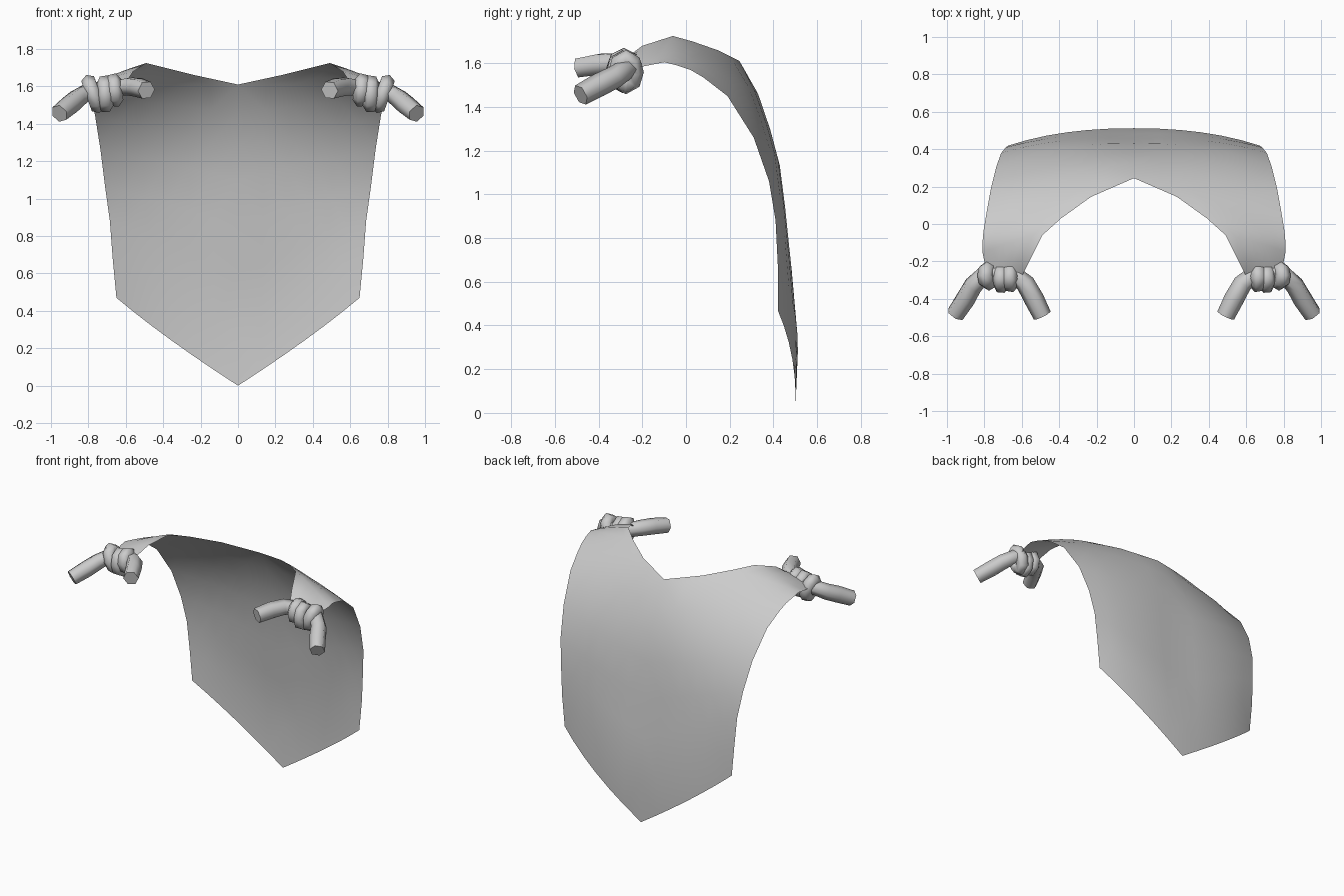
import bpy, bmesh
from math import sin, cos, pi, radians
from mathutils import Vector

if "Cube" in bpy.data.objects:
    bpy.data.objects.remove(bpy.data.objects["Cube"])


def smooth(ob, angle):
    bpy.ops.object.select_all(action='DESELECT')
    ob.select_set(True)
    bpy.context.view_layer.objects.active = ob
    if ob.type == 'CURVE':
        bpy.ops.object.convert(target='MESH')
    bpy.ops.object.shade_smooth_by_angle(angle=radians(angle))


# Cape: each row runs from the spine / neckline, over a middle point, to the outer edge
ROWS = [
    ((0, .50, 0), (.36, .487, .245), (.65, .42, .47)),
    ((0, .512, .28), (.36, .49, .50), (.67, .42, .68)),
    ((0, .485, .60), (.37, .468, .75), (.685, .41, .88)),
    ((0, .455, .85), (.38, .445, .97), (.71, .38, 1.06)),
    ((0, .43, 1.10), (.39, .405, 1.19), (.735, .31, 1.26)),
    ((0, .39, 1.28), (.40, .34, 1.35), (.765, .19, 1.45)),
    ((0, .33, 1.46), (.41, .25, 1.505), (.785, .08, 1.535)),
    ((0, .245, 1.61), (.43, .145, 1.605), (.795, .02, 1.57)),
    ((.23, .145, 1.66), (.53, .06, 1.64), (.805, -.04, 1.59)),
    ((.39, .03, 1.70), (.61, -.02, 1.665), (.81, -.10, 1.605)),
    ((.49, -.06, 1.725), (.66, -.10, 1.665), (.81, -.15, 1.595)),
    ((.56, -.20, 1.68), (.69, -.20, 1.64), (.80, -.20, 1.585)),
    ((.60, -.28, 1.62), (.70, -.27, 1.61), (.79, -.25, 1.58)),
]
COLS = 6


def across(a, m, b, t):
    a, m, b = Vector(a), Vector(m), Vector(b)
    return a * (1 - t) * (1 - 2 * t) + m * 4 * t * (1 - t) + b * t * (2 * t - 1)


bm = bmesh.new()
grid = [[bm.verts.new(across(*row, i / COLS)) for i in range(COLS + 1)] for row in ROWS]
for lo, hi in zip(grid, grid[1:]):
    for i in range(COLS):
        bm.faces.new((lo[i + 1], lo[i], hi[i], hi[i + 1]))
mesh = bpy.data.meshes.new("cape")
bm.to_mesh(mesh)
bm.free()
cape = bpy.data.objects.new("cape", mesh)
bpy.context.collection.objects.link(cape)
mirror = cape.modifiers.new("Mirror", 'MIRROR')
mirror.use_clip = True
smooth(cape, 60)


def rope(name, points, radii, closed=False):
    """Six-sided tube along a path."""
    cu = bpy.data.curves.new(name, 'CURVE')
    cu.dimensions = '3D'
    cu.bevel_depth = 1
    cu.bevel_resolution = 1
    cu.use_fill_caps = True
    sp = cu.splines.new('POLY')
    sp.points.add(len(points) - 1)
    for p, co, r in zip(sp.points, points, radii):
        p.co = (*co, 1)
        p.radius = r
    sp.use_cyclic_u = closed
    ob = bpy.data.objects.new(name, cu)
    bpy.context.collection.objects.link(ob)
    smooth(ob, 75)


# Knotted shoulder ties
INNER = [(.72, -.27, 1.58), (.64, -.27, 1.59), (.58, -.32, 1.60), (.535, -.40, 1.595), (.49, -.49, 1.58)]
OUTER = [(.72, -.26, 1.58), (.80, -.27, 1.575), (.86, -.33, 1.535), (.90, -.40, 1.50), (.955, -.483, 1.455)]
WRAPS = [((.66, -.285, 1.58), .05, .10), ((.71, -.29, 1.56), .06, .05), ((.775, -.275, 1.56), .062, .35)]
for s, side in ((1, "right"), (-1, "left")):
    for name, path in (("inner", INNER), ("outer", OUTER)):
        rope(f"{side}_{name}_tie_end", [(s * x, y, z) for x, y, z in path],
             (.04, .047, .052, .054, .05))
    for n, ((x, y, z), h, tilt) in enumerate(WRAPS):
        ring = []
        for k in range(8):
            a = 2 * pi * k / 8
            ring.append((s * (x + tilt * h * sin(a)), y + .04 * cos(a), z + h * sin(a)))
        rope(f"{side}_knot_wrap_{n + 1}", ring, [.042] * 8, closed=True)
